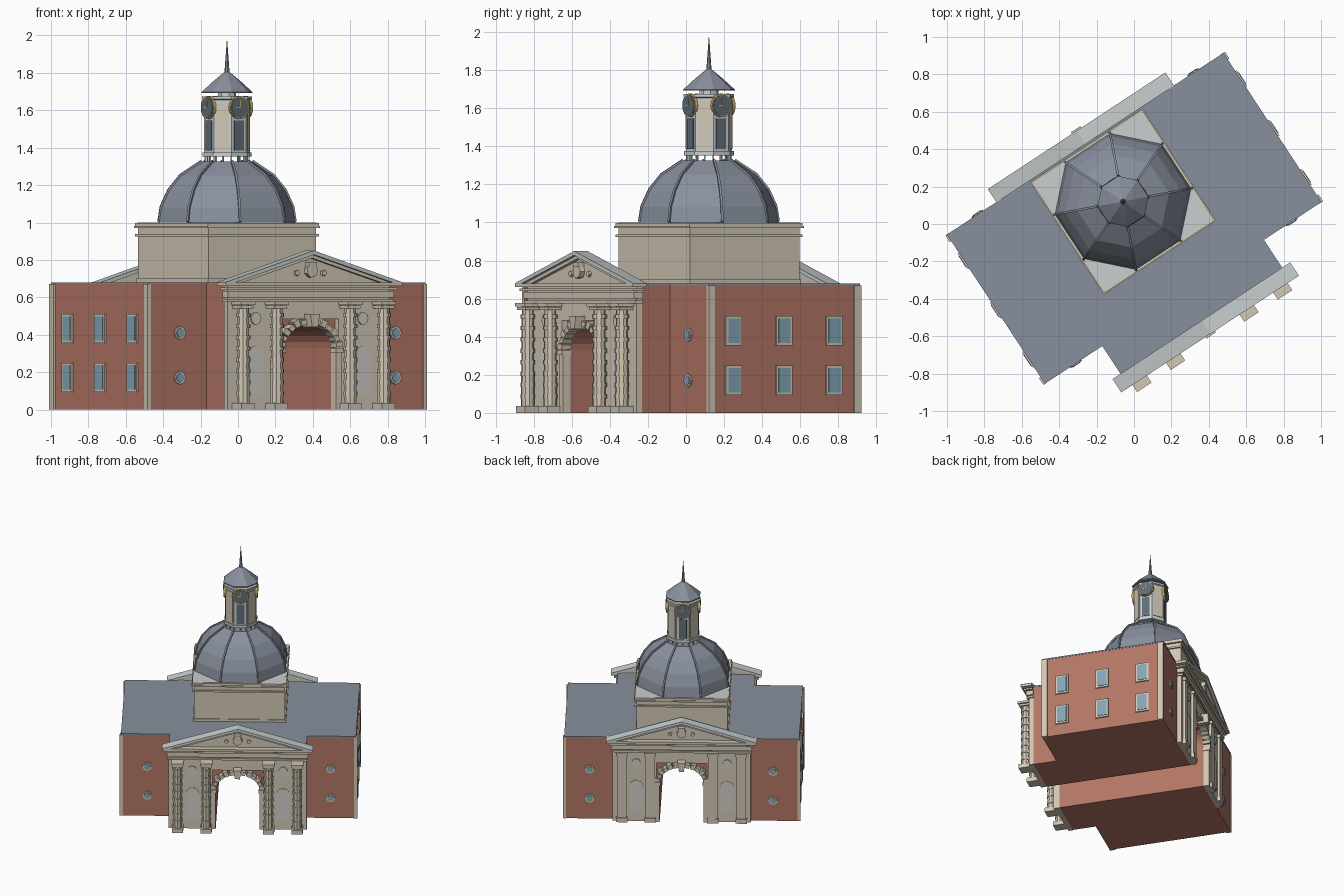
import bpy, bmesh
from math import pi, cos, sin, radians
from mathutils import Matrix, Vector

if "Cube" in bpy.data.objects:
    bpy.data.objects.remove(bpy.data.objects["Cube"])

C = 0.017                                  # symmetry axis of the building
DOME = Matrix.Translation((C, 0.133, 0))   # dome and lantern axis
I4 = Matrix.Identity(4)
COL = {"brick": (.45, .18, .13), "stone": (.64, .57, .46), "slate": (.25, .28, .34),
       "pale": (.58, .63, .62), "niche": (.62, .61, .58), "glass": (.22, .38, .47),
       "dark": (.12, .15, .19), "gold": (.55, .42, .12)}
parts = {}


def part(name, color):
    if name not in parts:
        parts[name] = (bmesh.new(), color)
    return parts[name][0]


def prism(bm, pts, d0, d1, m=I4):
    """Outline in (across, up), pushed from depth d0 to d1."""
    a = [bm.verts.new(m @ Vector((x, d0, z))) for x, z in pts]
    b = [bm.verts.new(m @ Vector((x, d1, z))) for x, z in pts]
    bm.faces.new(a)
    bm.faces.new(b[::-1])
    for i in range(len(pts)):
        j = (i + 1) % len(pts)
        bm.faces.new((a[i], b[i], b[j], a[j]))


def box(bm, x0, x1, y0, y1, z0, z1, m=I4):
    prism(bm, [(x0, z0), (x1, z0), (x1, z1), (x0, z1)], y0, y1, m)


def lathe(bm, profile, n, m=I4, turn=0.5):
    rings = [[bm.verts.new(m @ Vector((r * cos(2 * pi * (i + turn) / n), r * sin(2 * pi * (i + turn) / n), z)))
              for i in range(n)] for r, z in profile]
    for lo, hi in zip(rings, rings[1:]):
        for i in range(n):
            j = (i + 1) % n
            bm.faces.new((lo[i], lo[j], hi[j], hi[i]))
    bm.faces.new(rings[0][::-1])
    bm.faces.new(rings[-1])


def arc(cx, cz, rx, rz, a0, a1, n):
    return [(cx + rx * cos(a0 + (a1 - a0) * i / n), cz + rz * sin(a0 + (a1 - a0) * i / n)) for i in range(n + 1)]


def disc(cx, cz, r, n):
    return arc(cx, cz, r, r, 0, 2 * pi, n)[:-1]


# Brick body with the arched passage running front to back
arch = arc(C, .33, .165, .125, pi, 0, 12)
passage = [(C - .165, 0)] + arch + [(C + .165, 0)]
body = part("brick_body", "brick")
prism(body, [(-.865, 0)] + passage + [(.9, 0), (.9, .67), (-.865, .67)], -.45, .5)
prism(body, [(C - .515, 0)] + passage + [(C + .515, 0), (C + .515, .67), (C - .515, .67)], -.63, -.45)

# Flat roof
roof = part("flat_roof", "slate")
box(roof, -.867, .902, -.452, .502, .67, .68)
box(roof, C - .517, C + .517, -.66, -.452, .67, .68)

# Gabled stone fronts
for s, base in ((-1, -.63), (1, .5)):
    side = "front" if s < 0 else "back"
    y = lambda d: base + s * d
    st = part(side + "_stone_facade", "stone")
    prism(st, [(C - .52, 0), (C - .19, 0), (C - .19, .485), (C + .19, .485), (C + .19, 0),
               (C + .52, 0), (C + .52, .67), (C - .52, .67)], y(0), y(.035))
    # entablature bands
    for hw, d, z0, z1 in ((.53, .05, .575, .59), (.53, .055, .60, .635), (.545, .07, .64, .652), (.565, .085, .66, .68)):
        box(st, C - hw, C + hw, y(0), y(d), z0, z1)
    # pediment
    prism(st, [(C - .54, .68), (C + .54, .68), (C, .835)], y(.01), y(.04))
    rake = part(side + "_raking_cornice", "pale")
    for k in (-1, 1):
        prism(rake, [(C + k * .568, .68), (C + k * .50, .68), (C, .828), (C, .85)], y(0), y(.085))
        prism(st, [(C + k * .50, .68), (C + k * .44, .68), (C, .81), (C, .828)], y(.03), y(.065))
    # emblem
    em = part(side + "_pediment_ornament", "stone")
    prism(em, disc(C, .742, .036, 7), y(.04), y(.07))
    box(em, C - .025, C + .025, y(.04), y(.075), .765, .79)
    for k in (-1, 1):
        prism(em, disc(C + k * .085, .73, .016, 5), y(.04), y(.055))
    # arch surround with voussoirs and keystone
    vs = part(side + "_arch_stones", "stone")
    for i in range(13):
        if i == 6:
            continue
        a0, a1 = pi * (i + .1) / 13, pi * (i + .9) / 13
        w = .028 if i % 2 else .04
        prism(vs, arc(C, .33, .165, .125, a0, a1, 1) + arc(C, .33, .165 + w, .125 + w, a1, a0, 1), y(0), y(.055))
    prism(vs, [(C - .018, .44), (C + .018, .44), (C + .03, .51), (C - .03, .51)], y(0), y(.095))
    for k in (-1, 1):
        x = C + k * .185
        box(vs, x - .02, x + .02, y(0), y(.045), 0, .33)
        box(vs, x - .026, x + .026, y(0), y(.055), .305, .33)
    # niches and round medallions
    ni = part(side + "_niches", "niche")
    for k in (-1, 1):
        x = C + k * .342
        prism(ni, [(x - .05, .08)] + arc(x, .29, .05, .05, pi, 0, 8) + [(x + .05, .08)], y(.02), y(.039))
        prism(ni, disc(x, .487, .033, 10), y(.02), y(.043))
    # banded columns in front, plain pilasters behind
    co = part(side + "_columns", "stone")
    for u in (-.45, -.235, .235, .45):
        x = C + u
        if s < 0:
            lathe(co, [(.036, 0), (.031, .56)], 10, Matrix.Translation((x, y(.08), 0)))
            for i in range(8):
                z = .075 + i * .06
                lathe(co, [(.039, z), (.039, z + .022)], 10, Matrix.Translation((x, y(.08), 0)))
            for hw, d, z0, z1 in ((.042, .125, 0, .035), (.04, .12, .54, .555), (.046, .13, .56, .578)):
                box(co, x - hw, x + hw, y(.03), y(d), z0, z1)
        else:
            box(co, x - .036, x + .036, y(.03), y(.055), 0, .575)
            box(co, x - .042, x + .042, y(.03), y(.062), 0, .035)
            box(co, x - .042, x + .042, y(.03), y(.062), .55, .575)

# Small round windows beside the fronts
for x in (-.67, .71):
    for z in (.17, .41):
        for s, v in ((-1, -.45), (1, .5)):
            prism(part("round_window_frames", "stone"), disc(x, z, .036, 8), v, v + s * .008)
            prism(part("round_window_panes", "glass"), disc(x, z, .025, 8), v, v + s * .012)

# End walls: rectangular windows and corner strips
quarter = Matrix.Rotation(-pi / 2, 4, 'Z')   # depth runs along u, across is -v
for s, e in ((-1, -.865), (1, .9)):
    for v in (-.295, .02, .335):
        for z in (.10, .36):
            box(part("end_window_frames", "stone"), -v - .05, -v + .05, e, e + s * .01, z - .005, z + .15, quarter)
            box(part("end_window_panes", "glass"), -v - .037, -v + .037, e, e + s * .014, z + .008, z + .137, quarter)
    for v0, v1 in ((-.453, -.41), (.46, .503)):
        box(part("corner_strips", "stone"), -v1, -v0, e - s * .012, e + s * .012, 0, .67, quarter)

# Square drum under the dome
drum = part("square_drum", "stone")
for h, z0, z1 in ((.35, .67, .70), (.343, .70, .985), (.355, .925, .938), (.36, .97, .982), (.355, .982, .998)):
    box(drum, -h, h, -h, h, z0, z1, DOME)
box(part("drum_cap", "pale"), -.345, .345, -.345, .345, .99, 1.0, DOME)

# Eight-sided dome with ribs
prof = [(.37, 1.0), (.357, 1.08), (.315, 1.17), (.25, 1.25), (.135, 1.325)]
lathe(part("dome", "slate"), prof, 8, DOME)
ribs = part("dome_ribs", "slate")
for k in range(8):
    m = DOME @ Matrix.Rotation(radians(22.5 + 45 * k), 4, 'Z')
    prism(ribs, prof + [(r + .008, z + .008) for r, z in prof[::-1]], -.006, .006, m)

# Lantern with balustrade, openings and clocks
gallery = part("lantern_balusters", "pale")
for k in range(16):
    m = DOME @ Matrix.Rotation(radians(22.5 * k), 4, 'Z')
    r = .118 if k % 2 else .109
    box(gallery, -.004, .004, r - .004, r + .004, 1.32, 1.36, m)
lan = part("lantern", "pale")
lathe(lan, [(.133, 1.352), (.133, 1.375), (.124, 1.375), (.124, 1.655), (.135, 1.66), (.135, 1.675)], 8, DOME)
for k in range(8):
    m = DOME @ Matrix.Rotation(radians(45 * k), 4, 'Z')
    if k % 2:
        box(part("lantern_panels", "stone"), -.036, .036, .11, .119, 1.385, 1.64, m)
    else:
        box(part("lantern_openings", "dark"), -.03, .03, .11, .119, 1.385, 1.545, m)
        prism(part("clock_rims", "gold"), disc(0, 1.615, .062, 16), .11, .127, m)
        prism(part("clock_faces", "dark"), disc(0, 1.615, .055, 16), .11, .13, m)
        hands = part("clock_hands", "gold")
        box(hands, -.003, .003, .12, .132, 1.615, 1.655, m)
        box(hands, 0, .028, .12, .132, 1.612, 1.618, m)

# Lantern roof and spire
lathe(part("lantern_neck", "pale"), [(.05, 1.67), (.05, 1.70)], 8, DOME)
lathe(part("lantern_roof", "slate"), [(.138, 1.692), (.138, 1.698), (.075, 1.755), (.014, 1.805)], 8, DOME)
lathe(part("spire", "slate"), [(.015, 1.79), (.012, 1.83), (.001, 1.975)], 8, DOME)

# Turn the building on plan and make the objects
mats = {}
for n, c in COL.items():
    mats[n] = bpy.data.materials.new(n)
    mats[n].diffuse_color = (*c, 1)
for name, (bm, color) in parts.items():
    bmesh.ops.recalc_face_normals(bm, faces=bm.faces)
    bm.transform(Matrix.Rotation(radians(33.3), 4, 'Z'))
    me = bpy.data.meshes.new(name)
    bm.to_mesh(me)
    bm.free()
    me.materials.append(mats[color])
    bpy.context.collection.objects.link(bpy.data.objects.new(name, me))

for m in bpy.data.materials:
    if m.users and not m.is_grease_pencil:
        m.use_nodes = True
        m.node_tree.nodes["Principled BSDF"].inputs["Base Color"].default_value = m.diffuse_color
